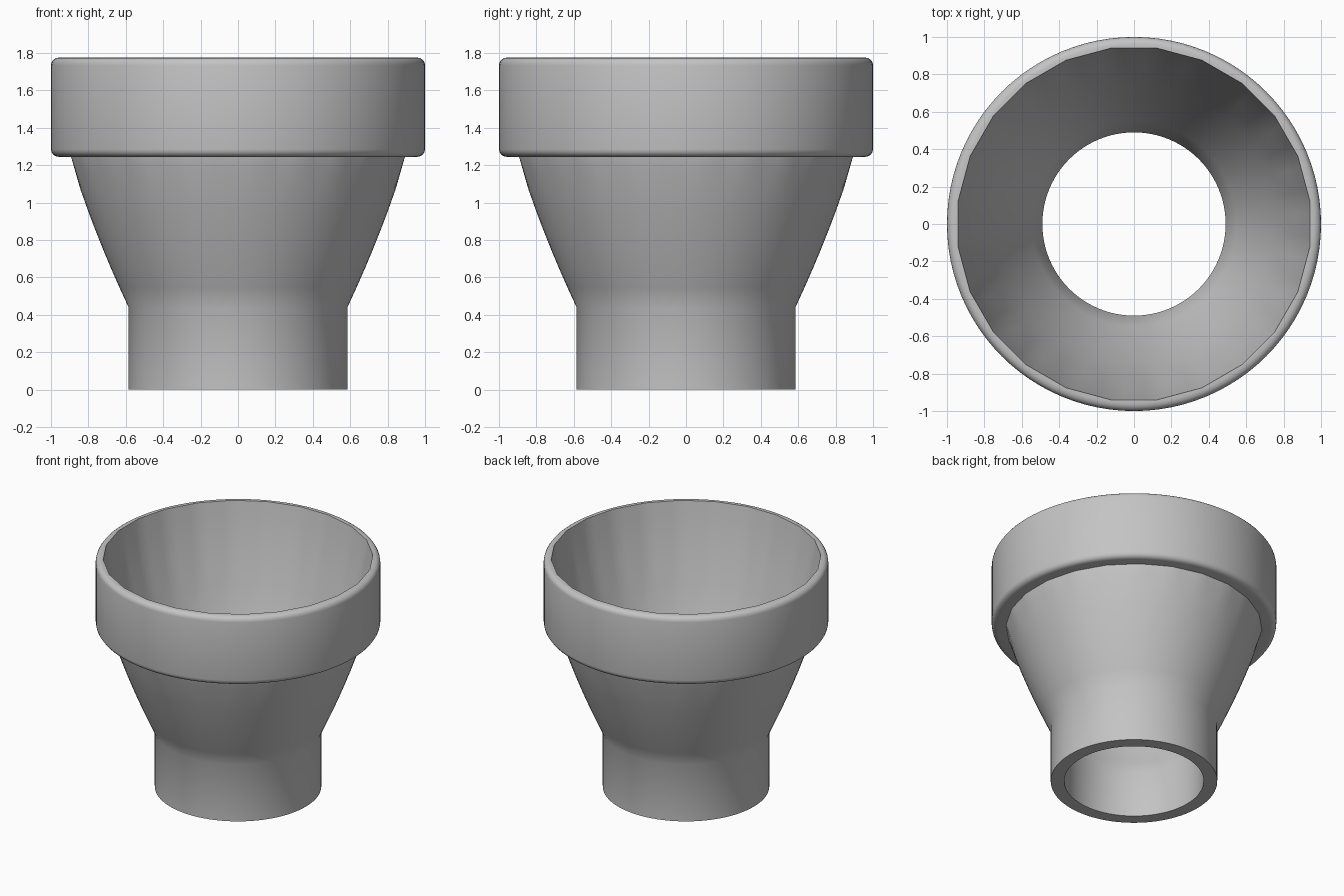
import bpy, bmesh, math

if "Cube" in bpy.data.objects:
    bpy.data.objects.remove(bpy.data.objects["Cube"], do_unlink=True)

SEGMENTS = 96
FACETS = 24

grey = bpy.data.materials.new("light_grey")
grey.use_nodes = True
colour = (0.55, 0.55, 0.55, 1)
grey.diffuse_color = colour
grey.node_tree.nodes["Principled BSDF"].inputs["Base Color"].default_value = colour


def facet_scale(angle):
    """Radius factor that turns a circle into a regular polygon."""
    step = math.tau / FACETS
    offset = (angle + step / 2) % step - step / 2
    return math.cos(step / 2) / math.cos(offset)


def lathe(name, profile, sharp_angle):
    """Spin (radius, height, facet amount) points into a closed surface."""
    bm = bmesh.new()
    rings = []
    for radius, height, amount in profile:
        ring = []
        for i in range(SEGMENTS):
            a = math.tau * i / SEGMENTS
            r = radius * (1 + amount * (facet_scale(a) - 1))
            ring.append(bm.verts.new((r * math.cos(a), r * math.sin(a), height)))
        rings.append(ring)
    for low, high in zip(rings, rings[1:] + rings[:1]):
        for i in range(SEGMENTS):
            j = (i + 1) % SEGMENTS
            bm.faces.new((low[i], low[j], high[j], high[i]))
    bmesh.ops.recalc_face_normals(bm, faces=bm.faces)
    mesh = bpy.data.meshes.new(name)
    bm.to_mesh(mesh)
    bm.free()
    mesh.materials.append(grey)
    obj = bpy.data.objects.new(name, mesh)
    bpy.context.collection.objects.link(obj)
    bpy.ops.object.select_all(action="DESELECT")
    obj.select_set(True)
    bpy.context.view_layer.objects.active = obj
    bpy.ops.object.shade_smooth_by_angle(angle=math.radians(sharp_angle))
    return obj


def flare(r0, z0, r1, z1, bulge, steps=8):
    """Gently bowed slope that turns from round to faceted near its top."""
    points = []
    for i in range(1, steps + 1):
        t = i / steps
        z = z0 + (z1 - z0) * t
        r = r0 + (r1 - r0) * t + bulge * 4 * t * (1 - t)
        points.append((r, z, min(1, max(0, (z - 1.1) / 0.12))))
    return points


# Hollow funnel: straight neck opening into a flared bowl
outside = [(0.585, 0, 0), (0.585, 0.44, 0)] + flare(0.585, 0.44, 0.91, 1.28, 0.018)
inside = [(0.49, 0, 0), (0.49, 0.35, 0)] + flare(0.49, 0.35, 0.948, 1.774, 0.06, 12)
lathe("funnel_body", outside + inside[::-1], 32)

# Thick collar around the mouth with rounded outer edges
BOTTOM, TOP, BEVEL = 1.245, 1.775, 0.04
collar = [(0.88, BOTTOM, 1)]
for centre, start in ((BOTTOM + BEVEL, -90), (TOP - BEVEL, 0)):
    for k in range(5):
        a = math.radians(start + 22.5 * k)
        collar.append((1 - BEVEL + BEVEL * math.cos(a), centre + BEVEL * math.sin(a), 0))
collar += [(0.948, TOP, 1), (0.948, TOP - 0.02, 1)]
lathe("mouth_collar", collar, 50)
